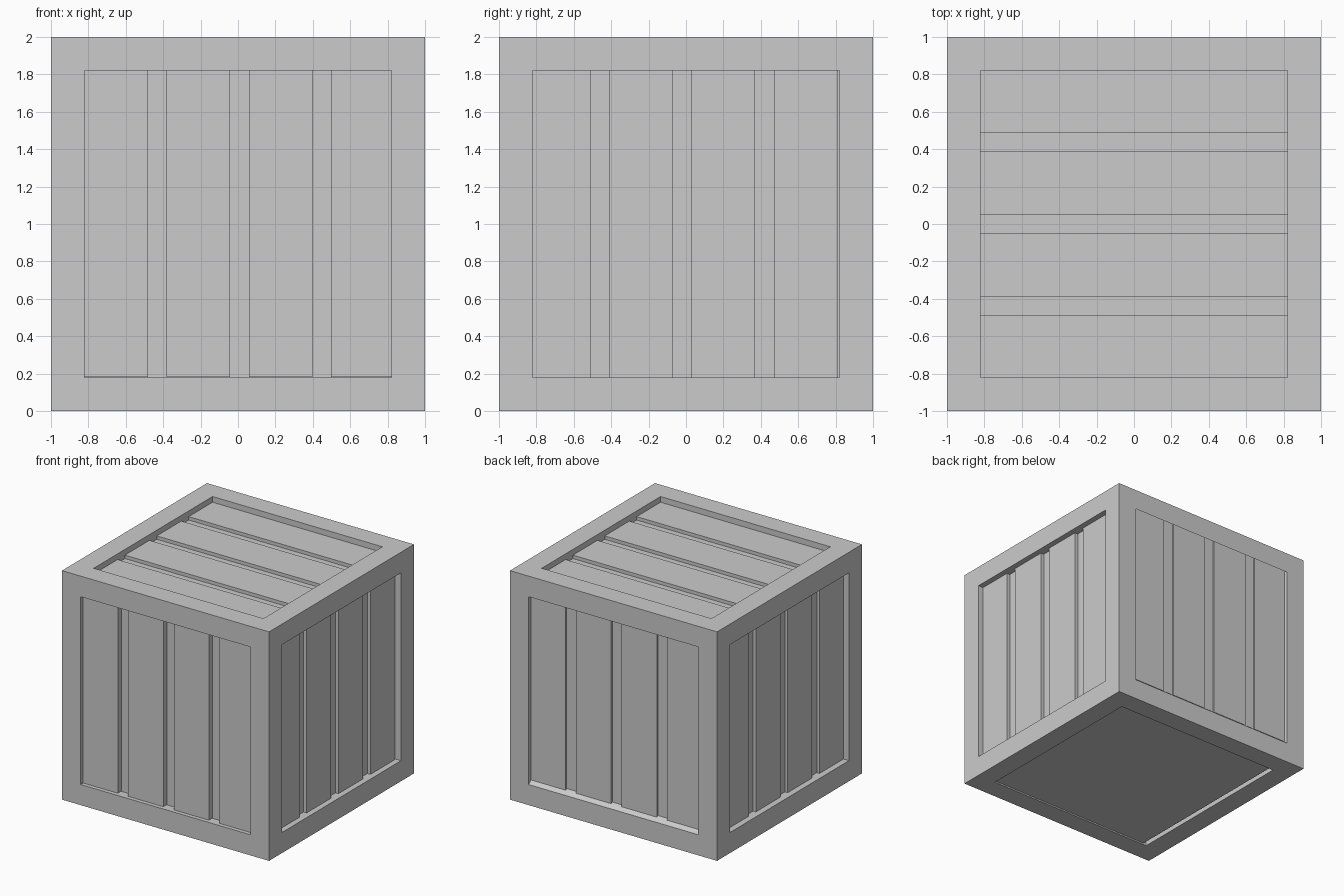
import bpy, bmesh
from math import pi
from mathutils import Matrix, Vector

if "Cube" in bpy.data.objects:
    bpy.data.objects.remove(bpy.data.objects["Cube"])

BORDER = 0.18    # width of the frame around each opening
FLOOR = 0.08     # depth of the backing behind the planks
PLANK, PITCH = 0.339, 0.44
CENTRE = Matrix.Translation((0, 0, 1))


def finish(bm, name):
    bmesh.ops.recalc_face_normals(bm, faces=bm.faces)
    mesh = bpy.data.meshes.new(name)
    bm.to_mesh(mesh)
    bm.free()
    obj = bpy.data.objects.new(name, mesh)
    bpy.context.collection.objects.link(obj)
    return obj


def add_box(bm, lo, hi, matrix):
    lo, hi = Vector(lo), Vector(hi)
    size = Matrix.Diagonal((*(hi - lo), 1))
    bmesh.ops.create_cube(bm, size=1, matrix=matrix @ Matrix.Translation((lo + hi) / 2) @ size)


def plank_panel(name, matrix, depth, shift=0.0, lift=0.0):
    """Four upright planks in the front opening, turned into place by matrix."""
    bm = bmesh.new()
    for i in range(4):
        x = shift + (i - 1.5) * PITCH
        add_box(bm, (x - PLANK / 2, -1 + depth, -0.82 + lift),
                (x + PLANK / 2, -0.9, 0.82 + lift), CENTRE @ matrix)
    return finish(bm, name)


# Frame with a recessed panel on all six sides; the back recess slants upward
bm = bmesh.new()
bmesh.ops.create_cube(bm, size=2, matrix=CENTRE)
panels = list(bm.faces)
bmesh.ops.inset_individual(bm, faces=panels, thickness=BORDER, use_even_offset=True)
for face in bmesh.ops.extrude_discrete_faces(bm, faces=panels)["faces"]:
    face.normal_update()
    inward = -face.normal * FLOOR
    if face.normal.y > 0.9:
        inward = Vector((0, -0.046, 0.037))
    bmesh.ops.translate(bm, verts=face.verts, vec=inward)
finish(bm, "crate_frame")

# Planks on the four walls
plank_panel("front_planks", Matrix.Identity(4), 0.03, 0.008, 0.003)
plank_panel("back_planks", Matrix.Rotation(pi, 4, 'Z'), 0.032, 0.006, 0.028)
plank_panel("right_planks", Matrix.Rotation(pi / 2, 4, 'Z'), 0.05, -0.02)
plank_panel("left_planks", Matrix.Rotation(-pi / 2, 4, 'Z'), 0.053, 0.0)

# Lid planks run along x
lid = Matrix.Rotation(pi / 2, 4, 'Z') @ Matrix.Rotation(-pi / 2, 4, 'X')
plank_panel("lid_planks", lid, 0.05)

# Solid bottom board, leaving a narrow slot on one side
bm = bmesh.new()
add_box(bm, (-0.79, -0.83, 0.012), (0.83, 0.83, 0.1), Matrix.Identity(4))
finish(bm, "bottom_board")
